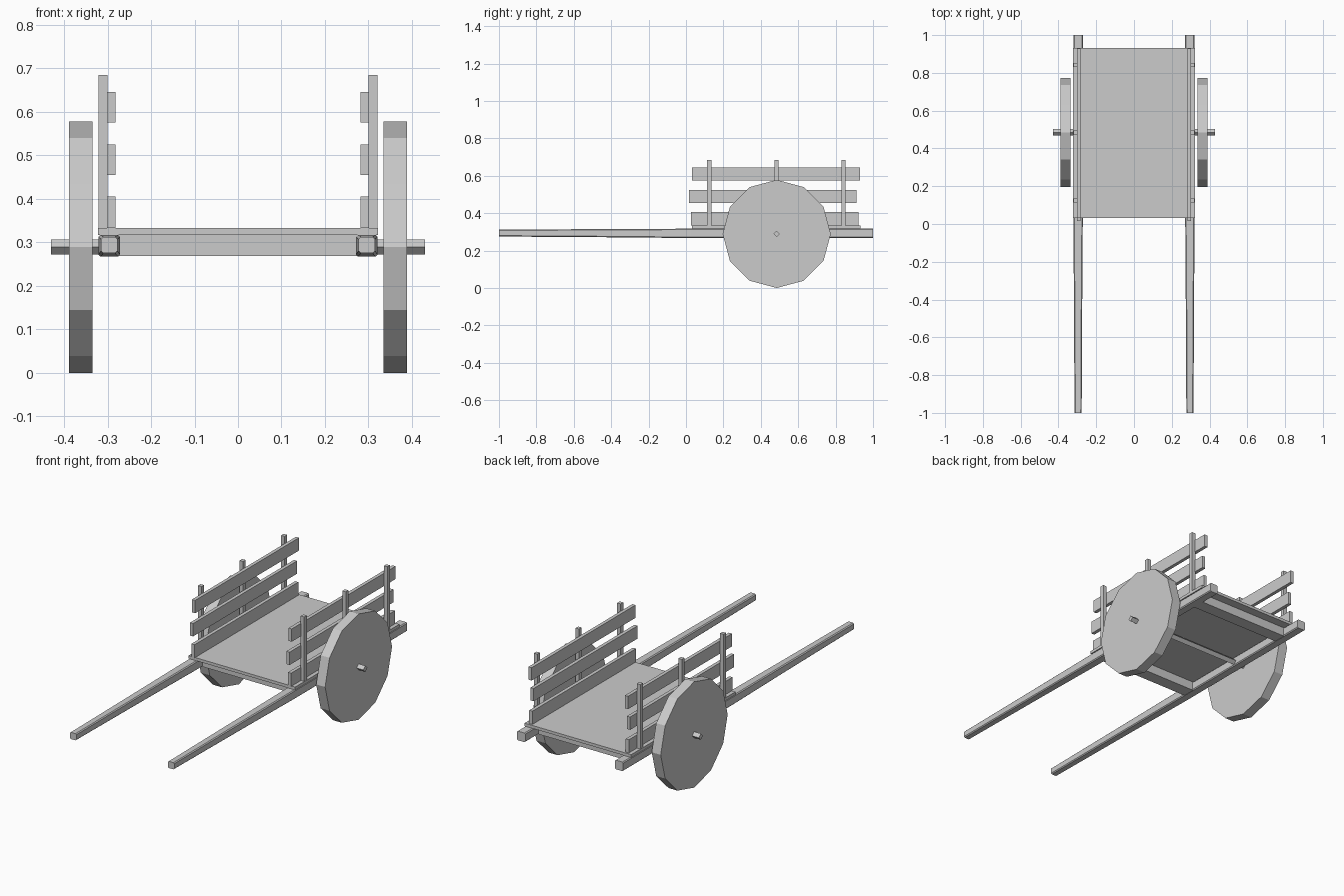
import bpy, bmesh, math
from mathutils import Matrix

if "Cube" in bpy.data.objects:
    bpy.data.objects.remove(bpy.data.objects["Cube"])

AXLE_Y, AXLE_Z = 0.485, 0.289


def add(name, bm):
    bmesh.ops.recalc_face_normals(bm, faces=bm.faces)
    me = bpy.data.meshes.new(name)
    bm.to_mesh(me)
    bm.free()
    ob = bpy.data.objects.new(name, me)
    bpy.context.collection.objects.link(ob)
    return ob


def box(name, x, y, z):
    """Box from (min, max) pairs."""
    bm = bmesh.new()
    size = [abs(b - a) for a, b in (x, y, z)]
    mid = [(a + b) / 2 for a, b in (x, y, z)]
    bmesh.ops.create_cube(bm, size=1, matrix=Matrix.Translation(mid) @ Matrix.Diagonal((*size, 1)))
    return add(name, bm)


def disc(name, x, r, sides, depth):
    """Cylinder lying along x on the axle line, with a vertex at the bottom."""
    bm = bmesh.new()
    m = Matrix.Translation((x, AXLE_Y, AXLE_Z)) @ Matrix.Rotation(math.pi / 2, 4, 'Y')
    bmesh.ops.create_cone(bm, cap_ends=True, segments=sides, radius1=r, radius2=r,
                          depth=depth, matrix=m)
    return add(name, bm)


def shaft(name, cx, sections, c=0.005):
    """Chamfered beam lofted through (y, half width, z low, z high) sections."""
    bm = bmesh.new()
    rings = []
    for y, w, lo, hi in sections:
        pts = [(-w + c, lo), (w - c, lo), (w, lo + c), (w, hi - c),
               (w - c, hi), (-w + c, hi), (-w, hi - c), (-w, lo + c)]
        rings.append([bm.verts.new((cx + px, y, pz)) for px, pz in pts])
    for a, b in zip(rings, rings[1:]):
        for i in range(8):
            j = (i + 1) % 8
            bm.faces.new((a[i], a[j], b[j], b[i]))
    bm.faces.new(rings[0])
    bm.faces.new(rings[-1])
    return add(name, bm)


# Cargo bed, axle and cross beams beneath
box("deck", (-0.322, 0.322), (0.033, 0.933), (0.317, 0.333))
disc("axle", 0, 0.017, 4, 0.86)
for label, y in (("front", 0.115), ("rear", 0.85)):
    box(label + "_cross_beam", (-0.28, 0.28), (y - 0.035, y + 0.035), (0.268, 0.317))

# Slats: y start, y end, z low, z high
SLATS = [(0.028, 0.923, 0.333, 0.405), (0.015, 0.912, 0.455, 0.525), (0.033, 0.93, 0.575, 0.645)]

for side, s in (("left", -1), ("right", 1)):
    # Long tapered pulling shaft
    shaft(side + "_shaft", s * 0.296, [
        (-1.0, 0.019, 0.275, 0.312), (-0.4, 0.022, 0.271, 0.315),
        (0.03, 0.025, 0.267, 0.317), (1.0, 0.025, 0.267, 0.317)])
    # Solid wheel
    disc(side + "_wheel", s * 0.362, 0.289, 12, 0.054)
    # Side rack posts and slats
    for i, y in enumerate((0.124, 0.483, 0.842)):
        box(f"{side}_post_{i + 1}", (s * 0.300, s * 0.321), (y - 0.011, y + 0.011), (0.325, 0.685))
    for i, (y0, y1, z0, z1) in enumerate(SLATS):
        box(f"{side}_slat_{i + 1}", (s * 0.282, s * 0.301), (y0, y1), (z0, z1))
